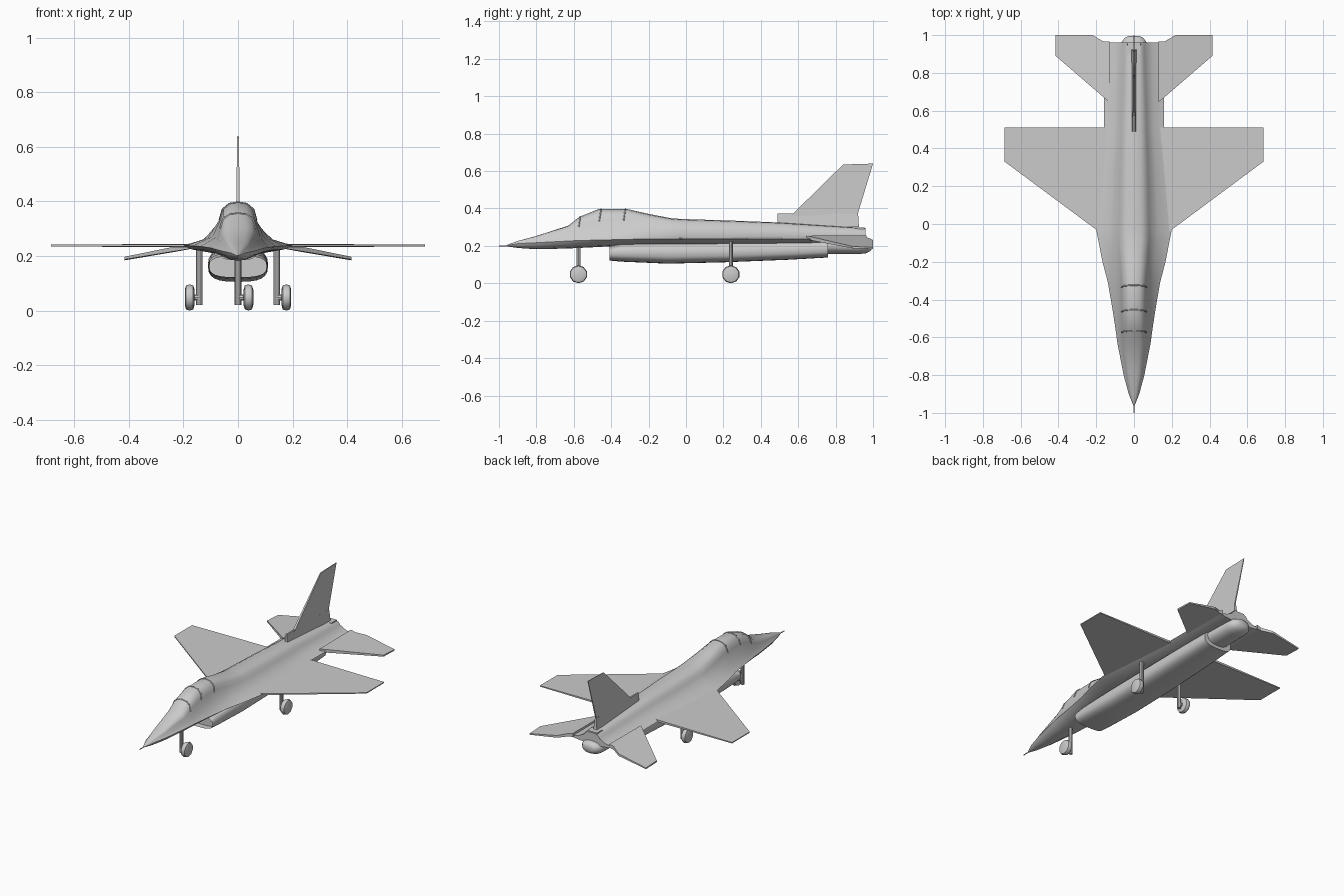
import bpy, bmesh, math
from mathutils import Vector

if "Cube" in bpy.data.objects:
    bpy.data.objects.remove(bpy.data.objects["Cube"])


def finish(name, bm, angle=35):
    bmesh.ops.recalc_face_normals(bm, faces=bm.faces)
    me = bpy.data.meshes.new(name)
    bm.to_mesh(me)
    bm.free()
    ob = bpy.data.objects.new(name, me)
    bpy.context.collection.objects.link(ob)
    bpy.ops.object.select_all(action='DESELECT')
    ob.select_set(True)
    bpy.context.view_layer.objects.active = ob
    bpy.ops.object.shade_smooth_by_angle(angle=math.radians(angle))
    return ob


def loft(name, rings, angle=35, inlet=0):
    """Skin closed rings of points; optionally recess the first cap."""
    bm = bmesh.new()
    vs = [[bm.verts.new(p) for p in r] for r in rings]
    n = len(vs[0])
    for a, b in zip(vs, vs[1:]):
        for i in range(n):
            j = (i + 1) % n
            bm.faces.new((a[i], a[j], b[j], b[i]))
    front = bm.faces.new(vs[0])
    bm.faces.new(vs[-1])
    if inlet:
        bmesh.ops.inset_region(bm, faces=[front], thickness=0.006)
        hole = bmesh.ops.extrude_discrete_faces(bm, faces=[front])['faces'][0]
        bmesh.ops.translate(bm, verts=hole.verts, vec=(0, inlet, 0))
    return finish(name, bm, angle)


def panel(name, pts, axis):
    """Thin surface: each point is x, y, z, half thickness along axis."""
    ax = Vector(axis)
    return loft(name, [[Vector(p[:3]) + ax * p[3] * s for p in pts] for s in (-1, 1)], 25)


def tube(name, a, b, r, sides=10):
    a, b = Vector(a), Vector(b)
    q = (b - a).to_track_quat('Z', 'Y')
    ring = [q @ Vector((r * math.cos(t), r * math.sin(t), 0))
            for t in (2 * math.pi * i / sides for i in range(sides))]
    return loft(name, [[p + a for p in ring], [p + b for p in ring]])


# Fuselage: y, bottom, edge z, top, half width, shoulder x, shoulder z
stations = [
    (-.96, .198, .201, .204, .004, .003, .202),
    (-.90, .189, .212, .226, .028, .020, .220),
    (-.80, .182, .217, .253, .055, .040, .241),
    (-.63, .186, .226, .308, .088, .062, .278),
    (-.57, .189, .229, .355, .096, .062, .310),
    (-.47, .194, .231, .396, .111, .062, .340),
    (-.31, .203, .235, .396, .138, .064, .340),
    (-.20, .207, .237, .371, .167, .072, .322),
    (-.08, .207, .238, .348, .190, .080, .307),
    (-.03, .207, .238, .344, .200, .080, .303),
    (.25, .207, .238, .335, .180, .075, .298),
    (.50, .208, .238, .325, .160, .068, .292),
    (.96, .220, .236, .295, .160, .055, .270),
]


def section(y, zb, e, zt, w, sx, sz):
    half = [(.5 * w, zb + .15 * (e - zb)), (.85 * w, zb + .55 * (e - zb)), (w, e),
            (sx + .40 * (w - sx), e + .34 * (sz - e)), (sx, sz),
            (.86 * sx, sz + .55 * (zt - sz)), (.5 * sx, sz + .9 * (zt - sz))]
    pts = [(0, zb)] + half + [(0, zt)] + [(-x, z) for x, z in reversed(half)]
    return [(x, y, z) for x, z in pts]


loft("fuselage", [section(*s) for s in stations], 40)
tube("nose_probe", (0, -1, .2), (0, -.94, .201), .003, 6)


# Belly duct and exhaust: y, bottom, top, half width
def oval(y, zb, zt, w, n=24, k=.7):
    c, h = (zb + zt) / 2, (zt - zb) / 2
    out = []
    for i in range(n):
        t = 2 * math.pi * i / n
        co, si = math.cos(t), math.sin(t)
        out.append((w * math.copysign(abs(co) ** k, co), y,
                    c + h * math.copysign(abs(si) ** k, si)))
    return out


loft("intake_duct", [oval(*s) for s in [
    (-.41, .122, .200, .105), (-.35, .116, .212, .108), (-.10, .105, .222, .110),
    (.20, .112, .225, .110), (.55, .126, .230, .105), (.76, .138, .232, .098)]],
    40, inlet=.04)
loft("intake_splitter", [oval(y, .185, .215, .06) for y in (-.38, -.1)])
loft("exhaust_nozzle", [oval(*s, k=.9) for s in [
    (.70, .157, .250, .078), (.92, .156, .245, .072), (.96, .160, .242, .068),
    (.985, .172, .234, .050), (.995, .185, .222, .028)]], 40)

# Canopy frames: arches following the fuselage skin
for i, s in enumerate([(-.565, .357, .062, .310), (-.46, .397, .062, .340),
                       (-.33, .397, .064, .340)]):
    y, zt, sx, sz = s
    cu = bpy.data.curves.new("canopy_frame", 'CURVE')
    cu.dimensions = '3D'
    cu.bevel_depth = .004
    cu.bevel_resolution = 1
    half = [(sx + .003, sz - .008), (.88 * sx, sz + .55 * (zt - sz)),
            (.5 * sx, sz + .9 * (zt - sz))]
    path = half + [(0, zt)] + [(-x, z) for x, z in reversed(half)]
    sp = cu.splines.new('POLY')
    sp.points.add(len(path) - 1)
    for p, (x, z) in zip(sp.points, path):
        p.co = (x, y + (.36 - z) * -.15, z - .001, 1)
    bpy.context.collection.objects.link(bpy.data.objects.new(f"canopy_frame_{i + 1}", cu))

# Vertical tail and its base fairing
panel("tail_fin", [(0, .56, .36, .007), (0, .84, .635, .003), (0, 1.0, .64, .002),
                   (0, .915, .36, .004)], (1, 0, 0))
panel("fin_fairing", [(0, .49, .30, .012), (0, .49, .372, .005), (0, .92, .372, .005),
                      (0, .925, .30, .012)], (1, 0, 0))
panel("tail_block", [(0, .90, .24, .04), (0, .90, .298, .035), (0, .955, .298, .035),
                     (0, .96, .24, .04)], (1, 0, 0))


def wheel(name, x, y):
    # Rounded low-poly tyre lying across x
    prof = [(-.018, .028), (-.013, .044), (0, .048), (.013, .044), (.018, .028)]
    loft(name, [[(x + dx, y + r * math.cos(t), .048 + r * math.sin(t))
                 for t in (2 * math.pi * (i + .5) / 10 for i in range(10))]
                for dx, r in prof], 40)


# Wings, tailplanes and main gear on both sides
for side, s in (("left", -1), ("right", 1)):
    panel(f"{side}_wing", [(s * .12, -.08, .238, .005), (s * .20, -.03, .238, .004),
                           (s * .685, .33, .238, .003), (s * .685, .51, .238, .003),
                           (s * .12, .51, .238, .007)], (0, 0, 1))
    panel(f"{side}_tailplane", [(s * .13, .645, .242, .012), (s * .16, .67, .239, .010),
                                (s * .415, .89, .192, .005), (s * .415, 1.0, .188, .004),
                                (s * .22, 1.0, .224, .007), (s * .16, .965, .238, .010),
                                (s * .13, .965, .244, .012)], (0, 0, 1))
    tube(f"{side}_main_strut", (s * .142, .24, .02), (s * .142, .24, .238), .012)
    tube(f"{side}_main_axle", (s * .142, .24, .048), (s * .18, .24, .048), .012)
    wheel(f"{side}_main_wheel", s * .177, .24)

# Nose gear
tube("nose_strut", (0, -.575, .02), (0, -.575, .21), .012)
tube("nose_axle", (0, -.575, .048), (.04, -.575, .048), .012)
wheel("nose_wheel", .038, -.575)
